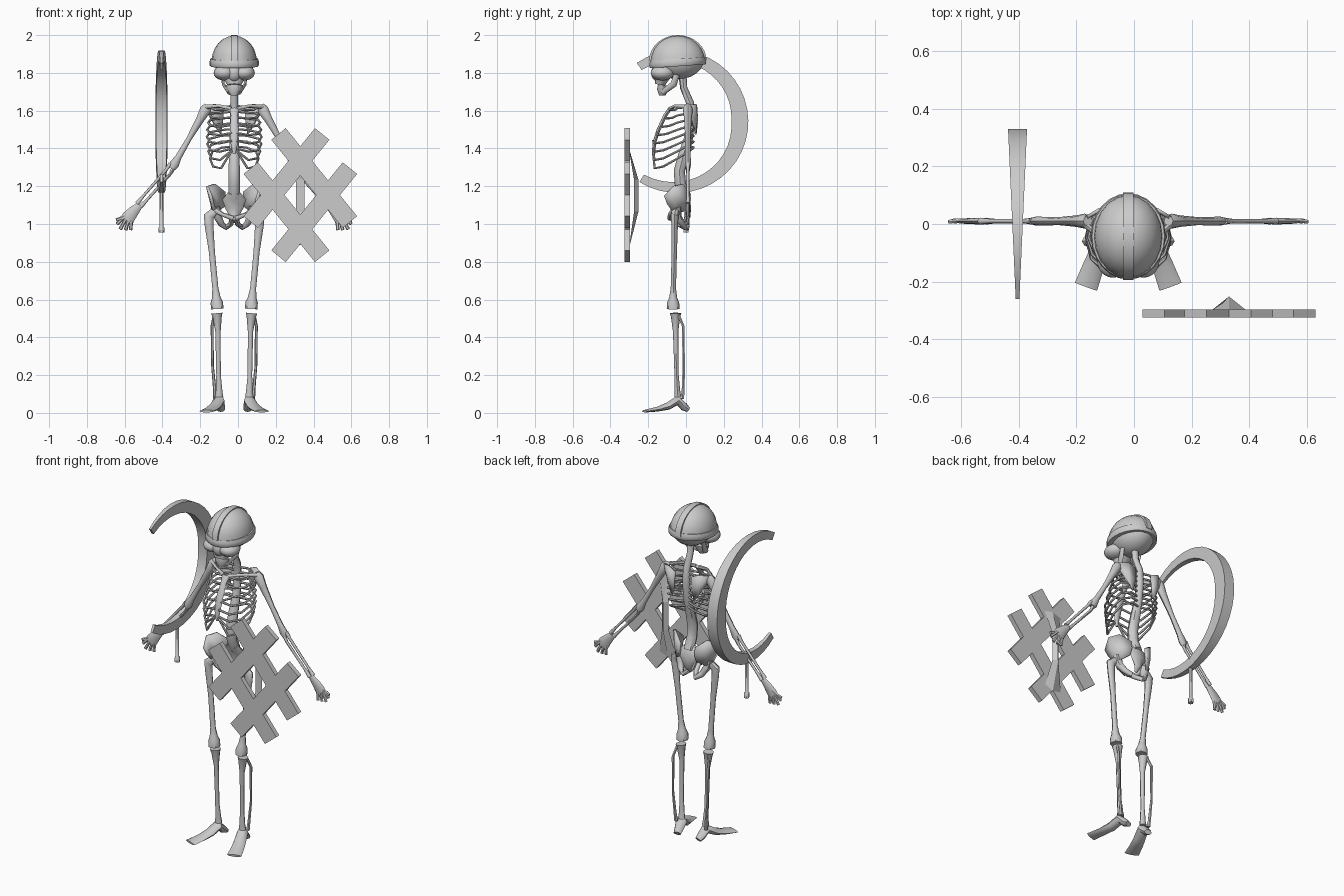
import bpy, bmesh, math
from mathutils import Vector, Matrix

CX = -0.02  # the body's mirror plane
bone = bpy.data.materials.new("bone_grey")
bone.diffuse_color = (0.6, 0.6, 0.6, 1)


def finish(name, bm, smooth=True):
    bmesh.ops.recalc_face_normals(bm, faces=bm.faces)
    me = bpy.data.meshes.new(name)
    bm.to_mesh(me)
    bm.free()
    me.materials.append(bone)
    ob = bpy.data.objects.new(name, me)
    bpy.context.collection.objects.link(ob)
    if smooth:
        bpy.ops.object.select_all(action='DESELECT')
        ob.select_set(True)
        bpy.context.view_layer.objects.active = ob
        bpy.ops.object.shade_smooth_by_angle(angle=math.radians(45))
    return ob


def skin(name, rings, smooth=True):
    """Join rings of points into a capped solid."""
    bm = bmesh.new()
    rows = [[bm.verts.new(p) for p in r] for r in rings]
    n = len(rows[0])
    for a, b in zip(rows, rows[1:]):
        for i in range(n):
            bm.faces.new((a[i], a[(i + 1) % n], b[(i + 1) % n], b[i]))
    bm.faces.new(rows[0])
    bm.faces.new(rows[-1])
    return finish(name, bm, smooth)


def tube(name, pts, s=1, ref=(0, 1, 0), sides=8):
    """Bone along points (u, y, z, half width[, half depth]); s mirrors u."""
    pos = [Vector((CX + s * p[0], p[1], p[2])) for p in pts]
    rings = []
    for i, p in enumerate(pts):
        t = (pos[min(i + 1, len(pos) - 1)] - pos[max(i - 1, 0)]).normalized()
        n1 = t.cross(Vector(ref)).normalized()
        n2 = n1.cross(t)
        ra, rb = p[3], p[-1]
        rings.append([pos[i] + n1 * ra * math.cos(k * math.tau / sides)
                      + n2 * rb * math.sin(k * math.tau / sides) for k in range(sides)])
    return skin(name, rings)


def ball(name, c, r, zmin=None, s=1):
    bm = bmesh.new()
    bmesh.ops.create_uvsphere(bm, u_segments=20, v_segments=12, radius=1)
    bm.transform(Matrix.Translation((CX + s * c[0], c[1], c[2])) @ Matrix.Diagonal((*r, 1)))
    if zmin is not None:
        cut = bmesh.ops.bisect_plane(bm, geom=bm.verts[:] + bm.edges[:] + bm.faces[:],
                                     plane_co=(0, 0, zmin), plane_no=(0, 0, -1), clear_outer=True)
        bmesh.ops.contextual_create(bm, geom=[e for e in cut['geom_cut']
                                              if isinstance(e, bmesh.types.BMEdge)])
    return finish(name, bm)


def sheet(name, rows, thick, s):
    """Thin curved bone plate through rows of points."""
    bm = bmesh.new()
    vs = [[bm.verts.new((CX + s * u, y, z)) for u, y, z in r] for r in rows]
    for a, b in zip(vs, vs[1:]):
        for i in range(len(a) - 1):
            bm.faces.new((a[i], a[i + 1], b[i + 1], b[i]))
    ob = finish(name, bm)
    mod = ob.modifiers.new("thickness", 'SOLIDIFY')
    mod.thickness, mod.offset = thick, 0
    return ob


# --- Head: cranium, helmet, band, crest, face and jaw
ball("cranium", (0, -0.04, 1.872), (0.112, 0.135, 0.105))
ball("helmet", (0, -0.043, 1.86), (0.12, 0.146, 0.137), zmin=1.865)
band = []
for z, k in ((1.835, 0.97), (1.84, 1.0), (1.862, 1.0), (1.875, 0.97)):
    band.append([(CX + 0.13 * k * math.cos(a), -0.043 + 0.15 * k * math.sin(a),
                  z + 0.07 * k * math.sin(a) * 0.15)
                 for a in (i * math.tau / 24 for i in range(24))])
skin("helmet_band", band)
crest = []
for i in range(17):
    a = math.pi * i / 16
    c, d = math.cos(a), math.sin(a)
    crest.append([(CX + u, -0.043 + (0.146 + r) * c, 1.865 + (0.129 + r) * d)
                  for u, r in ((-0.018, -0.012), (0.018, -0.012), (0.018, 0.006), (-0.018, 0.006))])
skin("helmet_crest", crest)
ball("nose_bridge", (0, -0.14, 1.80), (0.04, 0.045, 0.05))
tube("upper_jaw", [(0, -0.12, 1.80, 0.07, 0.05), (0, -0.13, 1.765, 0.055, 0.035),
                   (0, -0.14, 1.735, 0.036, 0.025)], sides=12)
tube("chin", [(0, -0.12, 1.735, 0.045, 0.03), (0, -0.125, 1.71, 0.04, 0.03),
              (0, -0.125, 1.68, 0.018, 0.018)], sides=10)
for s in (-1, 1):
    ball("brow_socket", (0.053, -0.125, 1.80), (0.056, 0.062, 0.04), s=s)
    tube("jaw_branch", [(0.06, -0.05, 1.79, 0.008, 0.016), (0.058, -0.065, 1.74, 0.008, 0.018),
                        (0.025, -0.125, 1.695, 0.012, 0.016)], s)

# --- Spine, tail bone and breastbone
tube("spine", [(0, -0.02, 1.80, 0.022), (0, -0.012, 1.72, 0.019), (0, 0.022, 1.64, 0.021),
               (0, 0.025, 1.55, 0.022), (0, 0.012, 1.45, 0.024), (0, -0.015, 1.36, 0.028),
               (0, -0.035, 1.28, 0.03), (0, -0.03, 1.21, 0.03), (0, 0, 1.14, 0.03)])
tube("sacrum", [(0, -0.02, 1.165, 0.035, 0.02), (0, 0, 1.13, 0.062, 0.02),
                (0, 0.01, 1.09, 0.052, 0.017), (0, 0.01, 1.04, 0.024, 0.014),
                (0, -0.01, 1.01, 0.008)])
tube("breastbone", [(0, -0.085, 1.61, 0.026, 0.01), (0, -0.11, 1.575, 0.018, 0.01),
                    (0, -0.145, 1.50, 0.022, 0.01), (0, -0.168, 1.43, 0.02, 0.01),
                    (0, -0.17, 1.37, 0.007)])

for s in (-1, 1):
    # --- Ribs slope down to the front; the lowest turn up to the breastbone
    for i in range(8):
        t = i / 7
        z = 1.625 - 0.215 * t
        w = 0.095 + 0.05 * math.sin(math.pi * (0.15 + 0.62 * t))
        f = -0.085 - 0.09 * min(1, t * 1.8)
        drop = 0.02 + 0.085 * t
        zf = max(z - drop * 0.9, 1.39)
        r = 0.0065
        tube("rib", [(0.01, 0.02, z, r), (0.5 * w, 0.04, z - 0.005, r),
                     (0.9 * w, 0.015, z - 0.25 * drop, r), (w, -0.045, z - 0.6 * drop, r),
                     (0.88 * w, f * 0.68, z - drop, r), (0.55 * w, f * 0.95, z - drop * 1.1, r),
                     (0.012, f, zf, r)], s, ref=(0, 0, 1), sides=6)
    # --- Shoulder girdle
    tube("collar_bone", [(0.015, -0.085, 1.61, 0.011), (0.08, -0.06, 1.625, 0.008),
                         (0.15, 0.0, 1.62, 0.012)], s, ref=(0, 0, 1))
    sheet("shoulder_blade", [[(0.15, 0.02, 1.63), (0.1, 0.05, 1.635), (0.055, 0.055, 1.615)],
                             [(0.14, 0.02, 1.59), (0.1, 0.05, 1.55), (0.06, 0.058, 1.54)],
                             [(0.095, 0.04, 1.52), (0.085, 0.05, 1.49), (0.07, 0.05, 1.475)]],
          0.012, s)
    # --- Arms
    tube("upper_arm", [(0.14, 0.01, 1.63, 0.018), (0.152, 0.01, 1.605, 0.03, 0.026),
                       (0.18, 0.01, 1.555, 0.022, 0.02), (0.24, 0.01, 1.45, 0.014),
                       (0.295, 0.01, 1.355, 0.017, 0.015), (0.318, 0.01, 1.315, 0.026, 0.016),
                       (0.328, 0.01, 1.295, 0.018, 0.014)], s)
    for k in (-1, 1):
        tube("forearm_bone", [(0.328 + 0.008 * k, 0.01, 1.31 + 0.01 * k, 0.012),
                              (0.35 + 0.012 * k, 0.01, 1.275 + 0.01 * k, 0.008),
                              (0.47 + 0.011 * k, 0.01, 1.14 + 0.009 * k, 0.0075),
                              (0.505 + 0.01 * k, 0.01, 1.10 + 0.008 * k, 0.012)], s)
    # --- Hands: flat palm, fanned fingers and thumb
    tube("palm", [(0.50, 0.01, 1.10, 0.018, 0.011), (0.53, 0.01, 1.07, 0.028, 0.011),
                  (0.56, 0.01, 1.035, 0.036, 0.010), (0.572, 0.01, 1.02, 0.034, 0.009)], s)
    for u0, z0, u1, z1 in ((0.58, 1.04, 0.62, 1.0), (0.572, 1.03, 0.604, 0.972),
                           (0.56, 1.02, 0.575, 0.968), (0.545, 1.015, 0.548, 0.968),
                           (0.55, 1.05, 0.624, 1.02)):
        tube("finger", [(u0, 0.01, z0, 0.012, 0.009), ((u0 + u1) / 2, 0.012, (z0 + z1) / 2, 0.009),
                        (u1, 0.008, z1, 0.01, 0.007)], s, sides=6)
    # --- Pelvis
    sheet("hip_blade", [[(0.125, -0.115, 1.15), (0.143, -0.065, 1.2), (0.105, -0.02, 1.212),
                         (0.05, 0.015, 1.17)],
                        [(0.115, -0.1, 1.11), (0.125, -0.06, 1.13), (0.1, -0.015, 1.13),
                         (0.05, 0.02, 1.13)],
                        [(0.1, -0.075, 1.075), (0.108, -0.055, 1.06), (0.09, -0.02, 1.065),
                         (0.055, 0.01, 1.09)]], 0.016, s)
    tube("sit_bone", [(0.1, -0.05, 1.09, 0.026), (0.088, -0.045, 1.04, 0.022),
                      (0.068, -0.02, 1.0, 0.017), (0.042, -0.005, 0.982, 0.015),
                      (0.018, -0.04, 1.0, 0.014), (0.012, -0.075, 1.03, 0.014)], s)
    tube("pubic_bone", [(0.1, -0.06, 1.075, 0.018), (0.06, -0.085, 1.05, 0.011),
                        (0.005, -0.085, 1.03, 0.014)], s, ref=(0, 0, 1))
    # --- Legs
    tube("thigh_bone", [(0.105, -0.055, 1.065, 0.022), (0.135, -0.06, 1.04, 0.028, 0.02),
                        (0.133, -0.06, 0.99, 0.023, 0.017), (0.118, -0.062, 0.85, 0.016, 0.014),
                        (0.1, -0.067, 0.66, 0.016, 0.014), (0.095, -0.068, 0.61, 0.023, 0.021),
                        (0.092, -0.068, 0.585, 0.033, 0.032), (0.09, -0.068, 0.55, 0.033, 0.034)], s)
    tube("shin_bone", [(0.092, -0.055, 0.528, 0.03, 0.03), (0.09, -0.055, 0.505, 0.024, 0.024),
                       (0.086, -0.055, 0.43, 0.014, 0.014), (0.083, -0.05, 0.2, 0.012, 0.011),
                       (0.08, -0.045, 0.11, 0.018, 0.015), (0.08, -0.043, 0.085, 0.022, 0.018)], s)
    tube("calf_bone", [(0.105, -0.04, 0.52, 0.008), (0.117, -0.015, 0.46, 0.008),
                       (0.115, -0.012, 0.25, 0.007), (0.103, -0.015, 0.12, 0.009),
                       (0.1, -0.02, 0.075, 0.011)], s, sides=6)
    tube("foot", [(0.07, 0.012, 0.017, 0.022, 0.014), (0.075, -0.01, 0.032, 0.026, 0.022),
                  (0.082, -0.045, 0.066, 0.032, 0.026), (0.1, -0.095, 0.036, 0.034, 0.02),
                  (0.122, -0.15, 0.02, 0.037, 0.013), (0.147, -0.218, 0.009, 0.041, 0.007)],
         s, ref=(0, 0, 1))

# --- Curved blade: an open ring, widest and thickest at the back
SX, SY, SZ, R = -0.405, -0.047, 1.542, 0.377
blade = []
for i in range(29):
    a = math.radians(-122 + 246.5 * i / 28)
    thick = 0.045 + 0.045 * (1 - abs(a) / 2.17)
    ring = []
    for r, sx in ((R, -1), (R, 1), (R - thick, 1), (R - thick, -1)):
        y = SY + r * math.cos(a)
        ring.append((SX + sx * (0.006 + 0.027 * (y + 0.27) / 0.6), y, SZ + r * math.sin(a)))
    blade.append(ring)
skin("curved_blade", blade)
tube("blade_handle", [(SX - CX, 0, 1.19, 0.011), (SX - CX, 0, 0.985, 0.011),
                      (SX - CX, 0, 0.98, 0.016), (SX - CX, 0, 0.955, 0.016)], sides=6)

# --- Lattice shield: two pairs of crossing slats
DX, DZ = 0.33, 1.153
for d in (-1, 1):            # slat direction
    along = Vector((0.63 * d, 0, 0.777))
    across = Vector((0.777, 0, -0.63 * d))
    for k in (-1, 1):        # side of the centre
        lift = 0.024 * (1 if k * d < 0 else -1)
        mid = Vector((DX, -0.311, DZ)) + across * 0.114 * k + along * lift
        rings = []
        for e in (-0.3, 0.3):
            rings.append([mid + along * e + across * w + Vector((0, y, 0))
                          for w, y in ((-0.049, -0.014), (0.049, -0.014),
                                       (0.049, 0.014), (-0.049, 0.014))])
        skin("shield_slat", rings, smooth=False)

# --- Ridged grip behind the shield
grip = []
for z, w, y, ridge in ((1.385, 0.06, -0.3, -0.297), (1.235, 0.022, -0.275, -0.252),
                       (1.065, 0.022, -0.275, -0.252), (0.89, 0.06, -0.3, -0.297)):
    grip.append([(DX - w, y, z), (DX + w, y, z), (DX, ridge, z)])
skin("shield_grip", grip, smooth=False)
